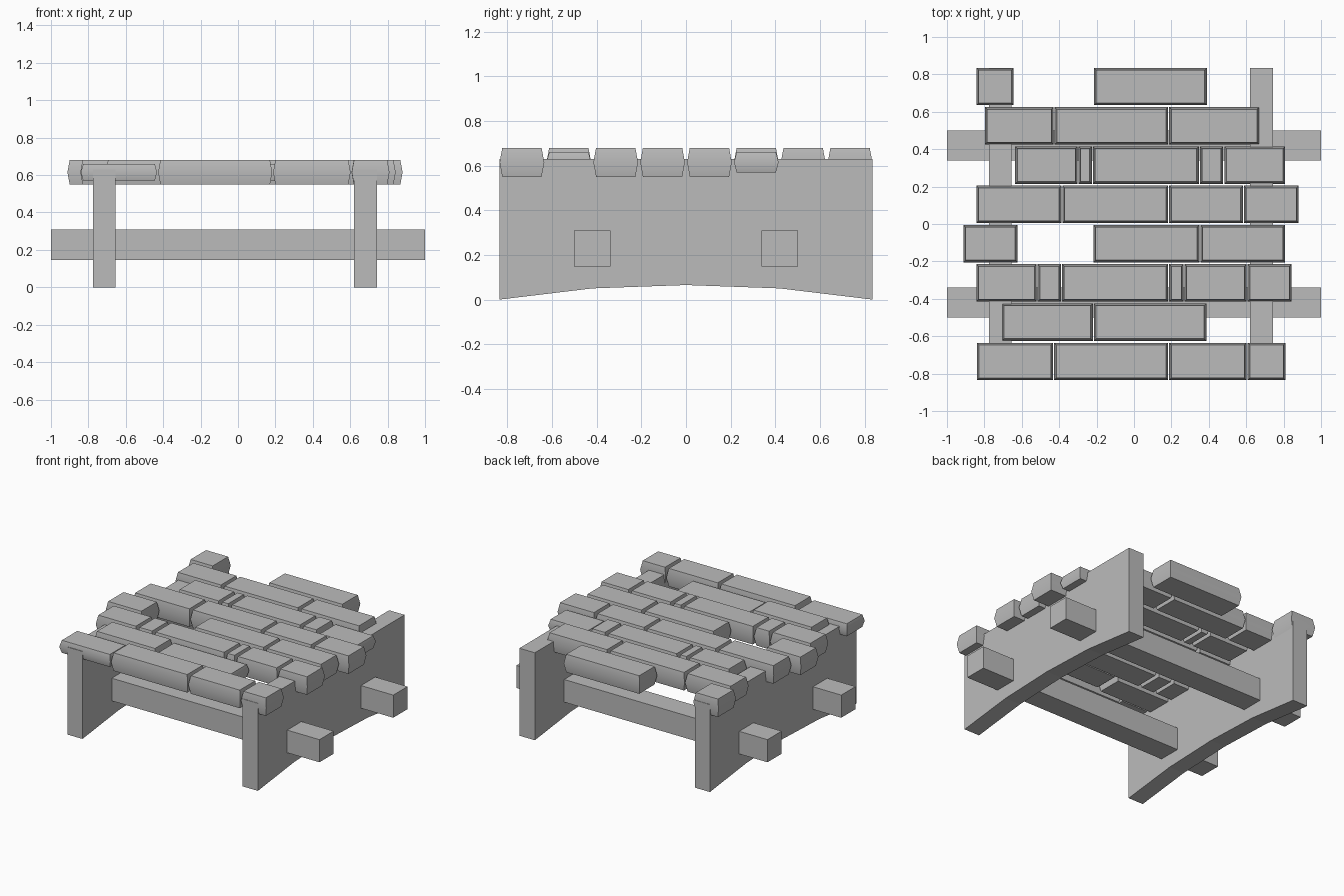
import bpy
import bmesh

cube = bpy.data.objects.get("Cube")
if cube:
    bpy.data.objects.remove(cube, do_unlink=True)

stone = bpy.data.materials.new("grey")
stone.use_nodes = True
GREY = (0.5, 0.5, 0.5, 1)
stone.diffuse_color = GREY
stone.node_tree.nodes["Principled BSDF"].inputs["Base Color"].default_value = GREY


def loft(name, rings):
    """Closed solid skinned through equal-sized point rings."""
    bm = bmesh.new()
    loops = [[bm.verts.new(p) for p in ring] for ring in rings]
    for a, b in zip(loops, loops[1:]):
        n = len(a)
        for i in range(n):
            j = (i + 1) % n
            bm.faces.new((a[i], a[j], b[j], b[i]))
    bm.faces.new(loops[0][::-1])
    bm.faces.new(loops[-1])
    bmesh.ops.recalc_face_normals(bm, faces=bm.faces)
    mesh = bpy.data.meshes.new(name)
    bm.to_mesh(mesh)
    bm.free()
    mesh.materials.append(stone)
    obj = bpy.data.objects.new(name, mesh)
    bpy.context.collection.objects.link(obj)
    return obj


def rect(x0, x1, y0, y1, z, inset=0.0):
    a, b, c, d = x0 + inset, x1 - inset, y0 + inset, y1 - inset
    return [(a, c, z), (b, c, z), (b, d, z), (a, d, z)]


def brick(name, x0, x1, y, half_height):
    """Block that is widest at mid height and tapers up and down."""
    mid, half = 0.615, 0.1
    return loft(name, [rect(x0, x1, y - half, y + half, mid + k * half_height,
                            0.012 * abs(k)) for k in (-1, 0, 1)])


# Top bricks: x ranges per row from front to back
rows = [
    [(-.84, -.433), (-.427, .183), (.188, .602), (.608, .81)],
    [(-.707, -.22), (-.215, .387)],
    [(-.843, -.52), (-.515, -.39), (-.385, .183), (.188, .265), (.27, .602), (.607, .843)],
    [(-.912, -.623), (-.217, .35), (.355, .808)],
    [(-.843, -.388), (-.383, .183), (.188, .582), (.587, .88)],
    [(-.635, -.302), (-.297, -.225), (-.22, .347), (.352, .477), (.483, .808)],
    [(-.797, -.43), (-.425, .183), (.188, .67)],
    [(-.843, -.643), (-.215, .39)],
]
low_bricks = {(0, 0), (1, 1), (5, 4)}
bricks = []
for r, row in enumerate(rows):
    for c, (x0, x1) in enumerate(row):
        height = 0.045 if (r, c) in low_bricks else 0.065
        bricks.append(brick(f"brick_{r + 1}_{c + 1}", x0, x1, -0.735 + 0.21 * r, height))

# Side panels with an arched lower edge
arch = [(-.835, 0), (-.42, .05), (0, .065), (.42, .05), (.835, 0)]
outline = arch + [(.835, .63), (-.835, .63)]
for name, x0, x1 in (("right_panel", -.775, -.655), ("left_panel", .62, .743)):
    loft(name, [[(x, y, z) for y, z in outline] for x in (x0, x1)])

# Cross beams through both panels
for name, y in (("front_beam", -.42), ("back_beam", .42)):
    loft(name, [rect(-1, 1, y - .081, y + .081, z) for z in (.147, .31)])

# Soft shading on the bulging brick sides
bpy.ops.object.select_all(action='DESELECT')
for obj in bricks:
    obj.select_set(True)
bpy.context.view_layer.objects.active = bricks[0]
bpy.ops.object.shade_smooth_by_angle()
